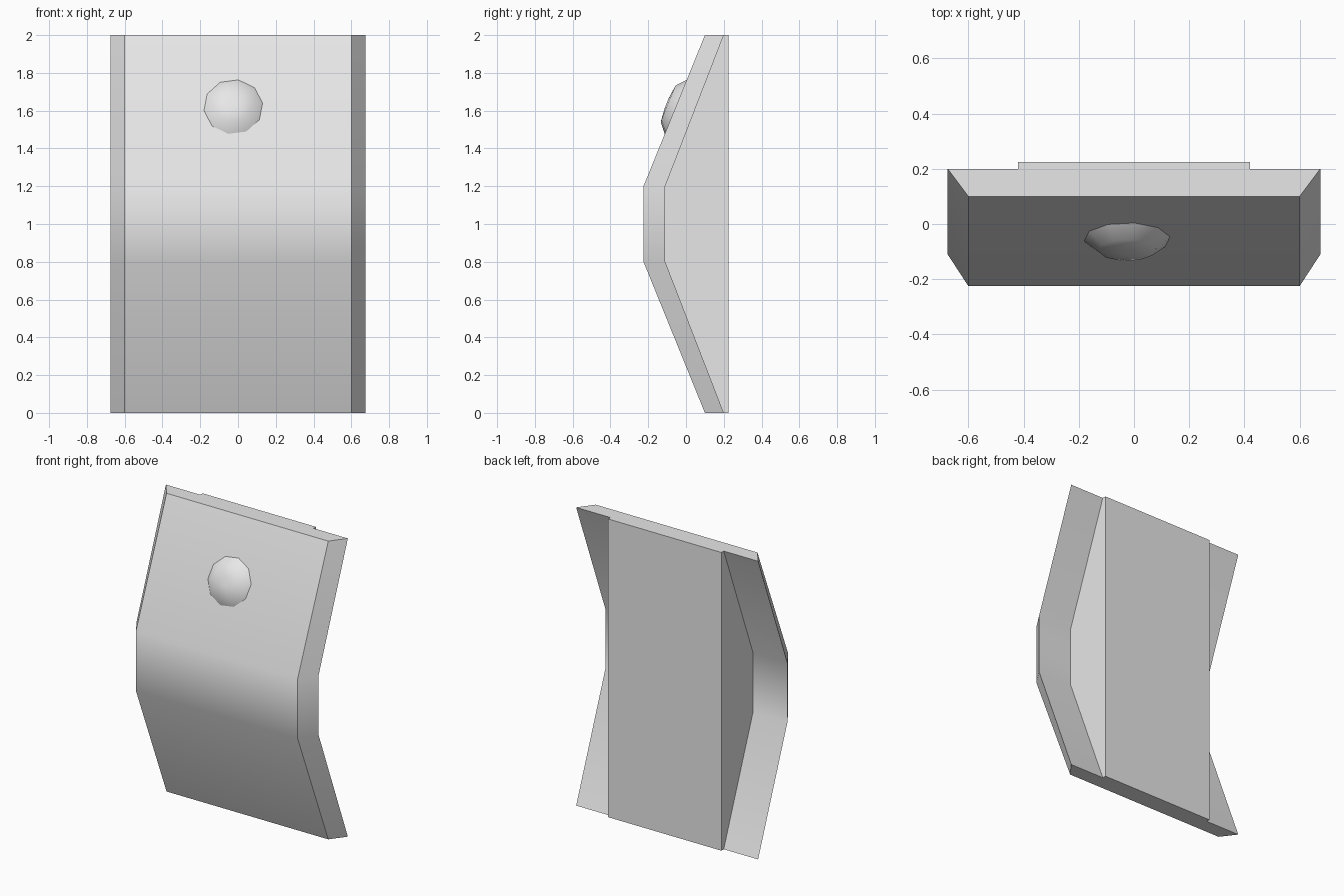
import bpy, bmesh
from math import cos, sin, pi, radians, atan2
from mathutils import Matrix, Vector

cube = bpy.data.objects.get("Cube")
if cube:
    bpy.data.objects.remove(cube, do_unlink=True)

grey = bpy.data.materials.new("light_grey")
grey.use_nodes = True
grey.diffuse_color = (0.8, 0.8, 0.8, 1)
grey.node_tree.nodes["Principled BSDF"].inputs["Base Color"].default_value = (0.8, 0.8, 0.8, 1)


def loft(name, rings, angle, cap_start=True):
    """Skin a list of closed rings, then smooth edges below the given angle."""
    bm = bmesh.new()
    loops = [[bm.verts.new(p) for p in ring] for ring in rings]
    n = len(loops[0])
    for a, b in zip(loops, loops[1:]):
        for i in range(n):
            j = (i + 1) % n
            bm.faces.new((a[i], a[j], b[j], b[i]))
    if cap_start:
        bm.faces.new(loops[0][::-1])
    bm.faces.new(loops[-1])
    bmesh.ops.recalc_face_normals(bm, faces=bm.faces)
    mesh = bpy.data.meshes.new(name)
    bm.to_mesh(mesh)
    bm.free()
    mesh.materials.append(grey)
    obj = bpy.data.objects.new(name, mesh)
    bpy.context.collection.objects.link(obj)
    bpy.ops.object.select_all(action='DESELECT')
    obj.select_set(True)
    bpy.context.view_layer.objects.active = obj
    bpy.ops.object.shade_smooth_by_angle(angle=radians(angle))
    return obj


# Stations up the bent plate: height, front depth, rear depth
stations = [(0, 0.1, 0.2), (0.8, -0.225, -0.11), (1.2, -0.225, -0.11), (2, 0.1, 0.2)]

# Bent front plate with bevelled sides
plate = loft("front_plate", [
    [(-0.6, f, z), (0.6, f, z), (0.675, r, z), (-0.675, r, z)]
    for z, f, r in stations], 30)
weighted = plate.modifiers.new("weighted_normals", 'WEIGHTED_NORMAL')
weighted.keep_sharp = True

# Flat-backed block filling the hollow behind the plate
loft("back_block", [
    [(x, r - 0.02, z) for z, f, r in stations] + [(x, 0.225, 2), (x, 0.225, 0)]
    for x in (-0.42, 0.42)], 15)

# Low ten-sided button on the upper slope
button = loft("button", [
    [(r * cos(2 * pi * i / 10), r * sin(2 * pi * i / 10), h) for i in range(10)]
    for r, h in ((0.163, -0.005), (0.105, 0.044), (0.03, 0.052))], 60, cap_start=False)
normal = Vector((0, -0.8, 0.325)).normalized()
tilt = atan2(-normal.y, normal.z)
button.data.transform(Matrix.Translation((-0.025, -0.054, 1.62))
                      @ Matrix.Rotation(tilt, 4, 'X')
                      @ Matrix.Rotation(radians(8), 4, 'Z'))
